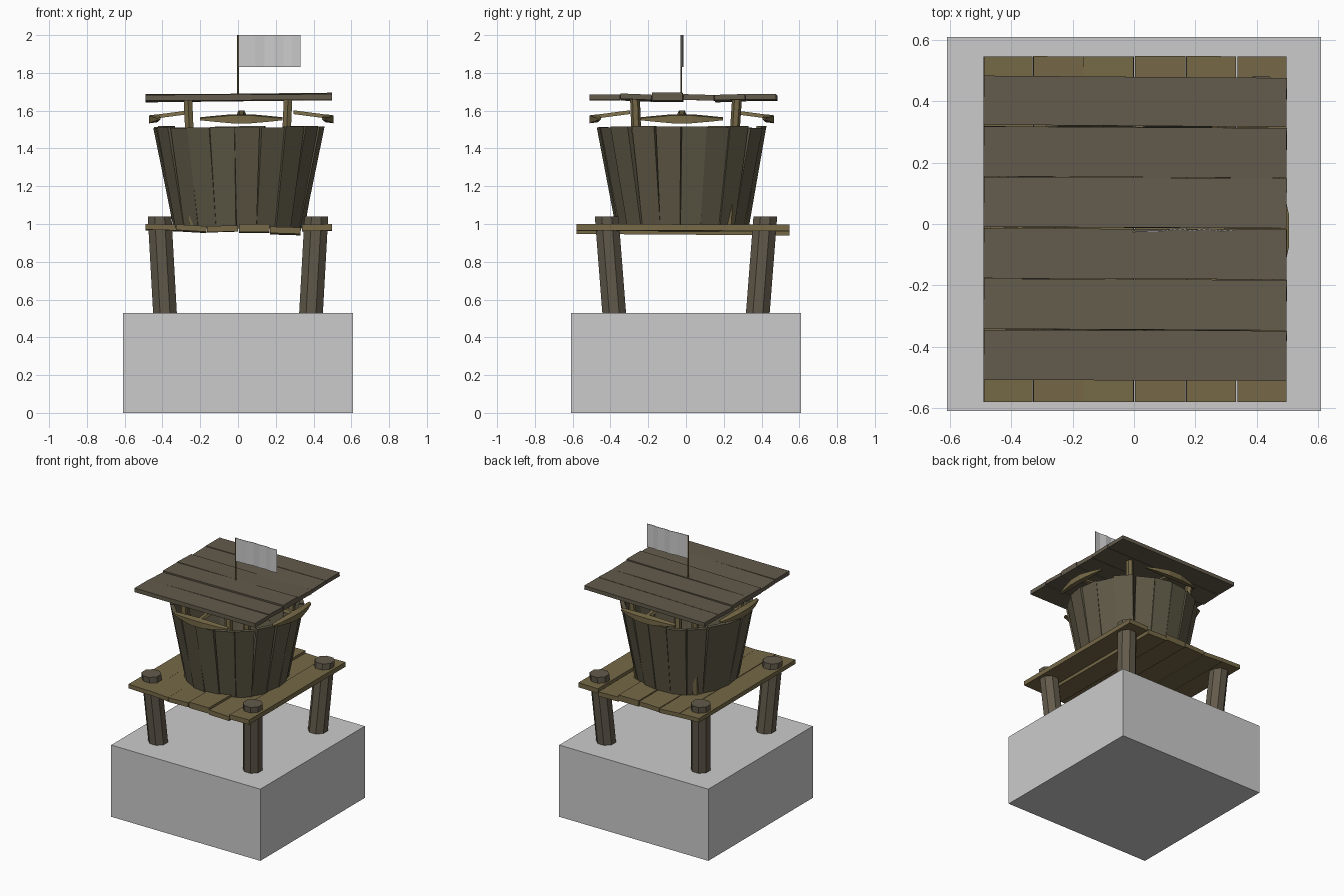
import bpy, bmesh, math, random
from mathutils import Vector, Matrix

if "Cube" in bpy.data.objects:
    bpy.data.objects.remove(bpy.data.objects["Cube"])

random.seed(4)


def material(name, rgb):
    m = bpy.data.materials.new(name)
    m.diffuse_color = (*rgb, 1)
    m.use_nodes = True
    m.node_tree.nodes["Principled BSDF"].inputs["Base Color"].default_value = m.diffuse_color
    return m


DARK = material("dark_wood", (0.125, 0.105, 0.072))
SLAT = material("slat_wood", (0.115, 0.1, 0.062))
LIGHT = material("light_wood", (0.18, 0.14, 0.062))


def finish(name, bm, mat=None):
    bmesh.ops.recalc_face_normals(bm, faces=bm.faces)
    me = bpy.data.meshes.new(name)
    bm.to_mesh(me)
    bm.free()
    ob = bpy.data.objects.new(name, me)
    bpy.context.collection.objects.link(ob)
    if mat:
        me.materials.append(mat)
    return ob


def add_box(bm, lo, hi, tilt=(0, 0, 0)):
    lo, hi = Vector(lo), Vector(hi)
    s = hi - lo
    m = Matrix.Translation((lo + hi) / 2)
    for angle, axis in zip(tilt, "XYZ"):
        m = m @ Matrix.Rotation(angle, 4, axis)
    bmesh.ops.create_cube(bm, size=1, matrix=m @ Matrix.Diagonal((*s, 1)))


def add_loft(bm, rings):
    """Skin a list of equal-length point rings and cap both ends."""
    vs = [[bm.verts.new(p) for p in r] for r in rings]
    n = len(vs[0])
    for a, b in zip(vs, vs[1:]):
        for i in range(n):
            bm.faces.new((a[i], a[(i + 1) % n], b[(i + 1) % n], b[i]))
    bm.faces.new(vs[0])
    bm.faces.new(vs[-1])


def pole(name, bottom, top, r, sides, mat):
    bm = bmesh.new()
    rings = []
    for c in (bottom, top):
        rings.append([Vector(c) + Vector((r * math.cos(t), r * math.sin(t), 0))
                      for t in [(i + 0.5) * math.tau / sides for i in range(sides)]])
    add_loft(bm, rings)
    return finish(name, bm, mat)


# Stone base
bm = bmesh.new()
add_box(bm, (-0.61, -0.61, 0), (0.61, 0.61, 0.53))
finish("base_block", bm)

# Legs and roof posts, leaning outward
for sx in (-1, 1):
    for sy in (-1, 1):
        pole("leg", (sx * 0.385, sy * 0.378, 0.5), (sx * 0.415, sy * 0.42, 1.04), 0.068, 8, DARK)
        pole("roof_post", (sx * 0.235, sy * 0.235 - 0.01, 0.98), (sx * 0.265, sy * 0.27, 1.665), 0.026, 6, LIGHT)

# Platform planks running front to back: x0, x1, bottom z, top z, roll
bm = bmesh.new()
for x0, x1, z0, z1, roll in ((-0.49, -0.331, 0.966, 0.996, 0.03), (-0.329, -0.166, 0.96, 0.99, 0.06),
                             (-0.164, -0.001, 0.958, 0.99, -0.03), (0.004, 0.168, 0.955, 0.998, 0),
                             (0.17, 0.332, 0.946, 0.98, 0.03), (0.338, 0.497, 0.963, 0.997, -0.02)):
    add_box(bm, (x0, -0.58, z0), (x1, 0.547, z1), (random.uniform(-0.008, 0.008), roll, 0))
finish("platform_planks", bm, LIGHT)

# Barrel of flaring slats
bm = bmesh.new()
N = 20
for i in range(N):
    a = math.tau * (i + 0.4) / N
    rings = []
    lean = random.uniform(-0.025, 0.025)
    for r, w, z, da in ((0.345, 0.106, 0.975, 0), (0.447, 0.133, 1.515 + random.uniform(-0.008, 0.005), lean)):
        r += random.uniform(-0.008, 0.004)
        out = Vector((math.cos(a + da), math.sin(a + da), 0))
        side = Vector((-math.sin(a), math.cos(a), 0)) * w / 2
        c = Vector((0.002, -0.02, z)) + out * r
        rings.append([c - side, c + side, c + side - out * 0.028, c - side - out * 0.028])
    add_loft(bm, rings)
finish("barrel_slats", bm, SLAT)

# Four crossbows on the rim, each aimed outward and slightly down
for k in range(4):
    bm = bmesh.new()
    rings = []
    for x, y, d, h in ((-0.218, -0.435, 0.008, 0.005), (-0.15, -0.45, 0.016, 0.012),
                       (-0.05, -0.466, 0.022, 0.021), (0.05, -0.466, 0.022, 0.021),
                       (0.15, -0.45, 0.016, 0.012), (0.218, -0.435, 0.008, 0.005)):
        z = 1.557
        rings.append([(x, y - d, z - h - 0.003), (x, y + d, z - h + 0.003),
                      (x, y + d, z + h + 0.003), (x, y - d, z + h - 0.003)])
    add_loft(bm, rings)
    rings = []
    for y, z, w in ((-0.475, 1.566, 0.018), (-0.42, 1.573, 0.018), (-0.275, 1.592, 0.024)):
        rings.append([(-w, y, z - 0.01), (w, y, z - 0.01), (w * 0.6, y, z + 0.01), (-w * 0.6, y, z + 0.01)])
    add_loft(bm, rings)
    ob = finish("crossbow", bm, LIGHT)
    ob.matrix_world = Matrix.Translation((0.018, -0.022, 0)) @ Matrix.Rotation(k * math.pi / 2, 4, "Z")

# Roof planks running left to right: y0, y1, bottom z, top z, pitch
bm = bmesh.new()
for y0, y1, z0, z1, pitch in ((-0.51, -0.347, 1.655, 1.685, 0), (-0.345, -0.181, 1.655, 1.683, -0.04),
                              (-0.179, -0.016, 1.65, 1.69, 0), (-0.012, 0.151, 1.655, 1.685, -0.03),
                              (0.153, 0.316, 1.652, 1.68, 0.03), (0.32, 0.48, 1.655, 1.683, 0)):
    yaw = random.uniform(-0.008, 0)
    add_box(bm, (-0.49, y0, z0), (0.498, y1, z1), (pitch, random.uniform(-0.012, 0), yaw))
finish("roof_planks", bm, DARK)

# Flagpole and rippling flag
pole("flagpole", (0, -0.025, 1.65), (0, -0.025, 2.0), 0.005, 6, LIGHT)
bm = bmesh.new()
rings = []
for x, y in ((0, -0.025), (0.09, -0.023), (0.14, -0.016), (0.19, -0.021),
             (0.24, -0.016), (0.285, -0.023), (0.332, -0.019)):
    rings.append([(x, y - 0.002, 1.83), (x, y + 0.002, 1.83), (x, y + 0.002, 2.0), (x, y - 0.002, 2.0)])
add_loft(bm, rings)
finish("flag", bm)
